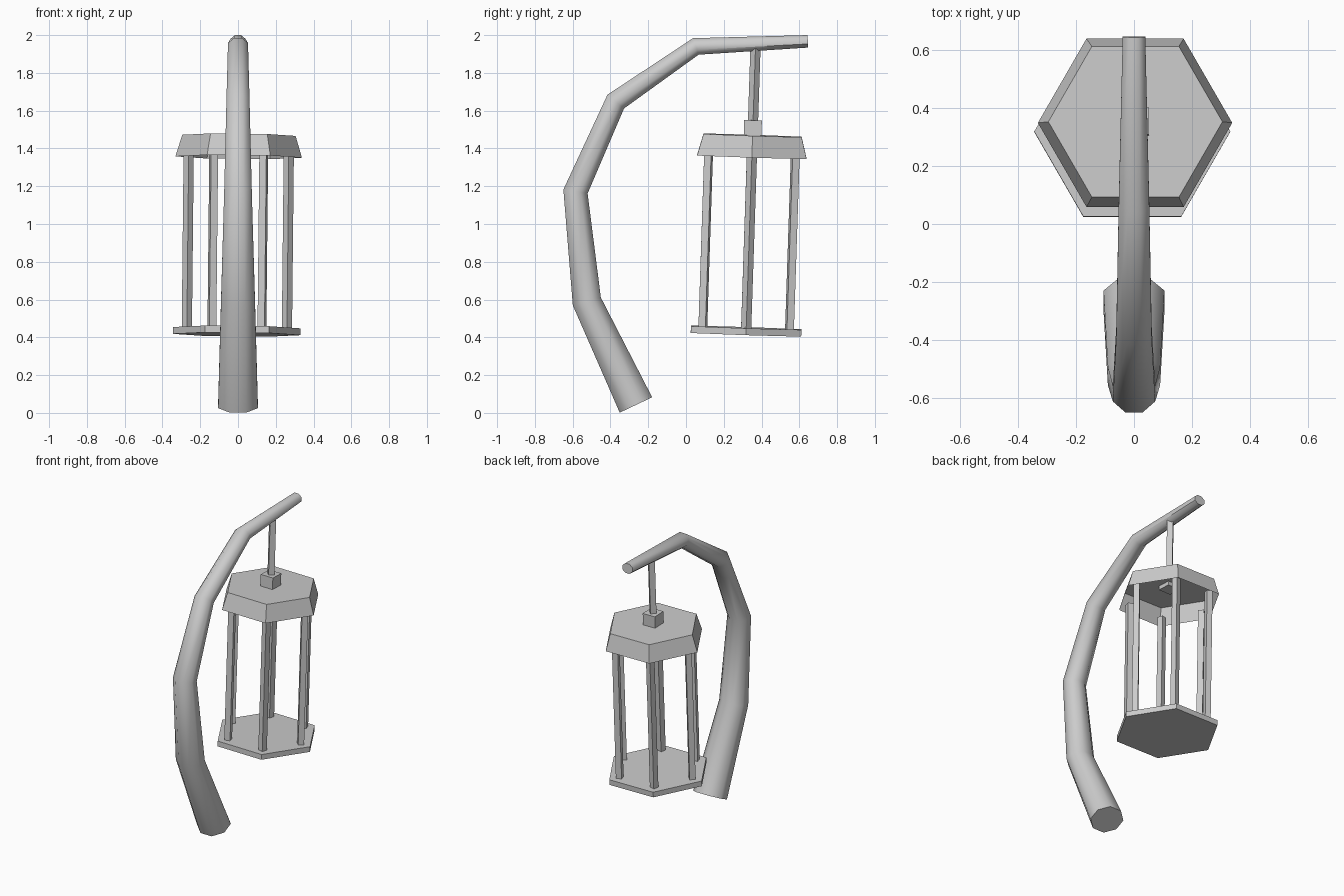
import bpy, bmesh, math
from mathutils import Vector, Matrix

if "Cube" in bpy.data.objects:
    bpy.data.objects.remove(bpy.data.objects["Cube"])


def loft(name, rings, caps=(True, True)):
    """Skin a list of equal-sized point rings into a mesh object."""
    bm = bmesh.new()
    loops = [[bm.verts.new(p) for p in ring] for ring in rings]
    n = len(loops[0])
    for a, b in zip(loops, loops[1:]):
        for i in range(n):
            j = (i + 1) % n
            bm.faces.new((a[i], a[j], b[j], b[i]))
    if caps[0]:
        bm.faces.new(loops[0][::-1])
    if caps[1]:
        bm.faces.new(loops[-1])
    if all(caps):
        bmesh.ops.recalc_face_normals(bm, faces=bm.faces[:])
    me = bpy.data.meshes.new(name)
    bm.to_mesh(me)
    bm.free()
    ob = bpy.data.objects.new(name, me)
    bpy.context.collection.objects.link(ob)
    return ob


def ngon(n, r, z, centre=(0, 0), turn=0.0):
    return [Vector((centre[0] + r * math.cos(turn + math.tau * i / n),
                    centre[1] + r * math.sin(turn + math.tau * i / n), z)) for i in range(n)]


def prism(name, n, r0, r1, z0, z1, centre=(0, 0), turn=0.0, caps=(True, True)):
    ob = loft(name, [ngon(n, r0, z0, centre, turn), ngon(n, r1, z1, centre, turn)], caps)
    ob.matrix_world = LANTERN
    return ob


# Curved pole: (y, z, half width in x, half depth in the bend plane)
path = [(-0.265, 0.042, 0.105, 0.095), (-0.525, 0.59, 0.090, 0.077),
        (-0.585, 1.172, 0.073, 0.065), (-0.372, 1.648, 0.061, 0.057),
        (0.052, 1.94, 0.053, 0.046), (0.645, 1.967, 0.039, 0.033)]
pts = [Vector((0, y, z)) for y, z, _, _ in path]
rings = []
for k, (_, _, hx, hd) in enumerate(path):
    back = (pts[k] - pts[k - 1]).normalized() if k else Vector()
    fwd = (pts[k + 1] - pts[k]).normalized() if k < len(pts) - 1 else Vector()
    t = (back + fwd).normalized()
    side = Vector((0, t.z, -t.y))
    s = 1 / math.cos(math.pi / 8)
    rings.append([pts[k] + Vector((hx * s * math.cos(a), 0, 0)) + side * hd * s * math.sin(a)
                  for a in [math.pi / 8 + math.tau * i / 8 for i in range(8)]])
pole = loft("curved_pole", rings)
bpy.context.view_layer.objects.active = pole
pole.select_set(True)
bpy.ops.object.shade_smooth_by_angle(angle=math.radians(50))

# Lantern hangs slightly tilted; its local origin is the middle of the base
LANTERN = (Matrix.Translation((-0.006, 0.318, 0.433))
           @ Matrix.Rotation(math.radians(0.6), 4, 'Y')
           @ Matrix.Rotation(math.radians(-1.9), 4, 'X'))

# Base plate and open-bottomed roof
prism("lantern_base", 6, 0.338, 0.338, -0.018, 0.018)
prism("lantern_roof", 6, 0.335, 0.300, 0.922, 1.037, caps=(False, True))

# Six corner posts
for i in range(6):
    a = math.tau * i / 6
    prism(f"lantern_post_{i + 1}", 4, 0.027, 0.027, 0.01, 0.95,
          (0.265 * math.cos(a), 0.265 * math.sin(a)), a)

# Hanger block and rod
prism("hanger_block", 4, 0.066, 0.066, 1.01, 1.117, turn=math.pi / 4)
prism("hanger_rod", 4, 0.027, 0.027, 1.09, 1.50)
